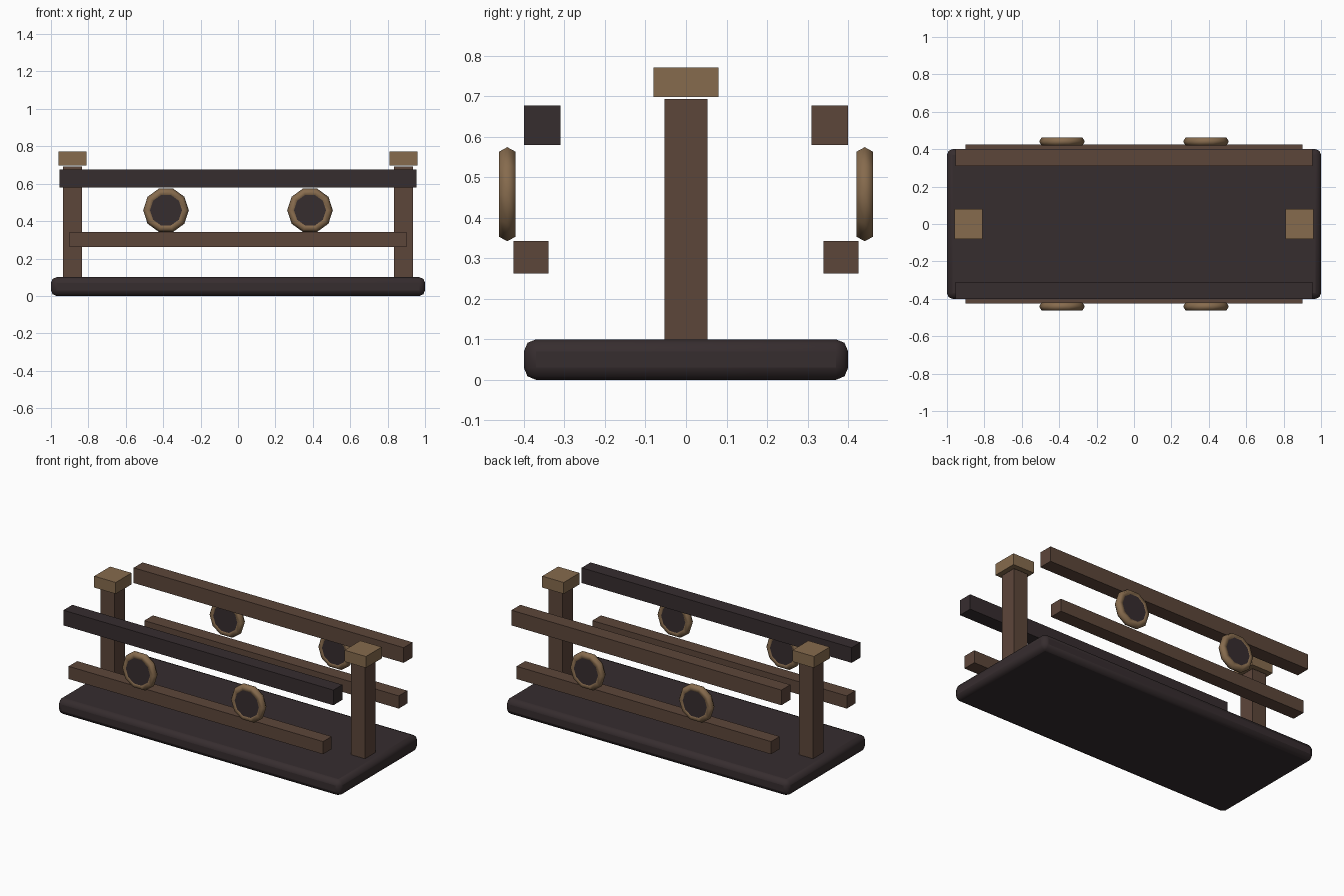
import bpy, math

if "Cube" in bpy.data.objects:
    bpy.data.objects.remove(bpy.data.objects["Cube"])


def material(name, rgb):
    m = bpy.data.materials.new(name)
    m.diffuse_color = (*rgb, 1)
    m.use_nodes = True
    m.node_tree.nodes["Principled BSDF"].inputs["Base Color"].default_value = m.diffuse_color
    return m


DARK = material("dark wood", (0.037, 0.026, 0.028))
BROWN = material("brown wood", (0.108, 0.061, 0.042))
BRASS = material("old brass", (0.24, 0.147, 0.075))


def box(name, x, y, z, mat):
    """Box from (min, max) pairs on each axis."""
    mids = [(a + b) / 2 for a, b in (x, y, z)]
    bpy.ops.mesh.primitive_cube_add(size=1, location=mids)
    o = bpy.context.object
    o.name = name
    o.scale = [b - a for a, b in (x, y, z)]
    bpy.ops.object.transform_apply(location=False, rotation=False, scale=True)
    o.data.materials.append(mat)
    return o


# Base slab with rounded edges
base = box("base", (-1, 1), (-0.4, 0.4), (0, 0.1), DARK)
bevel = base.modifiers.new("rounded edges", 'BEVEL')
bevel.width = 0.03
bevel.segments = 2
bpy.ops.object.shade_smooth_by_angle(angle=math.radians(50))

# End posts with caps
for side, s in (("left", -1), ("right", 1)):
    c = 0.885 * s
    box(side + "_post", (c - 0.05, c + 0.05), (-0.053, 0.053), (0.1, 0.693), BROWN)
    box(side + "_post_cap", (c - 0.076, c + 0.076), (-0.08, 0.08), (0.698, 0.771), BRASS)

# Rails and round ornaments along each long side
for side, s, top_mat in (("front", -1, DARK), ("back", 1, BROWN)):
    box(side + "_upper_rail", (-0.955, 0.955), sorted((0.31 * s, 0.4 * s)), (0.58, 0.677), top_mat)
    box(side + "_lower_rail", (-0.9, 0.9), sorted((0.339 * s, 0.426 * s)), (0.262, 0.343), BROWN)
    for x in (-0.385, 0.385):
        place = dict(location=(x, 0.441 * s, 0.458), rotation=(math.pi / 2, 0, 0))
        bpy.ops.mesh.primitive_torus_add(major_radius=0.098, minor_radius=0.024,
                                         major_segments=10, minor_segments=6, **place)
        ring = bpy.context.object
        ring.name = side + "_ring"
        ring.data.materials.append(BRASS)
        bpy.ops.object.shade_smooth()
        bpy.ops.mesh.primitive_cylinder_add(vertices=16, radius=0.09, depth=0.04, **place)
        disc = bpy.context.object
        disc.name = side + "_ring_disc"
        disc.data.materials.append(DARK)
